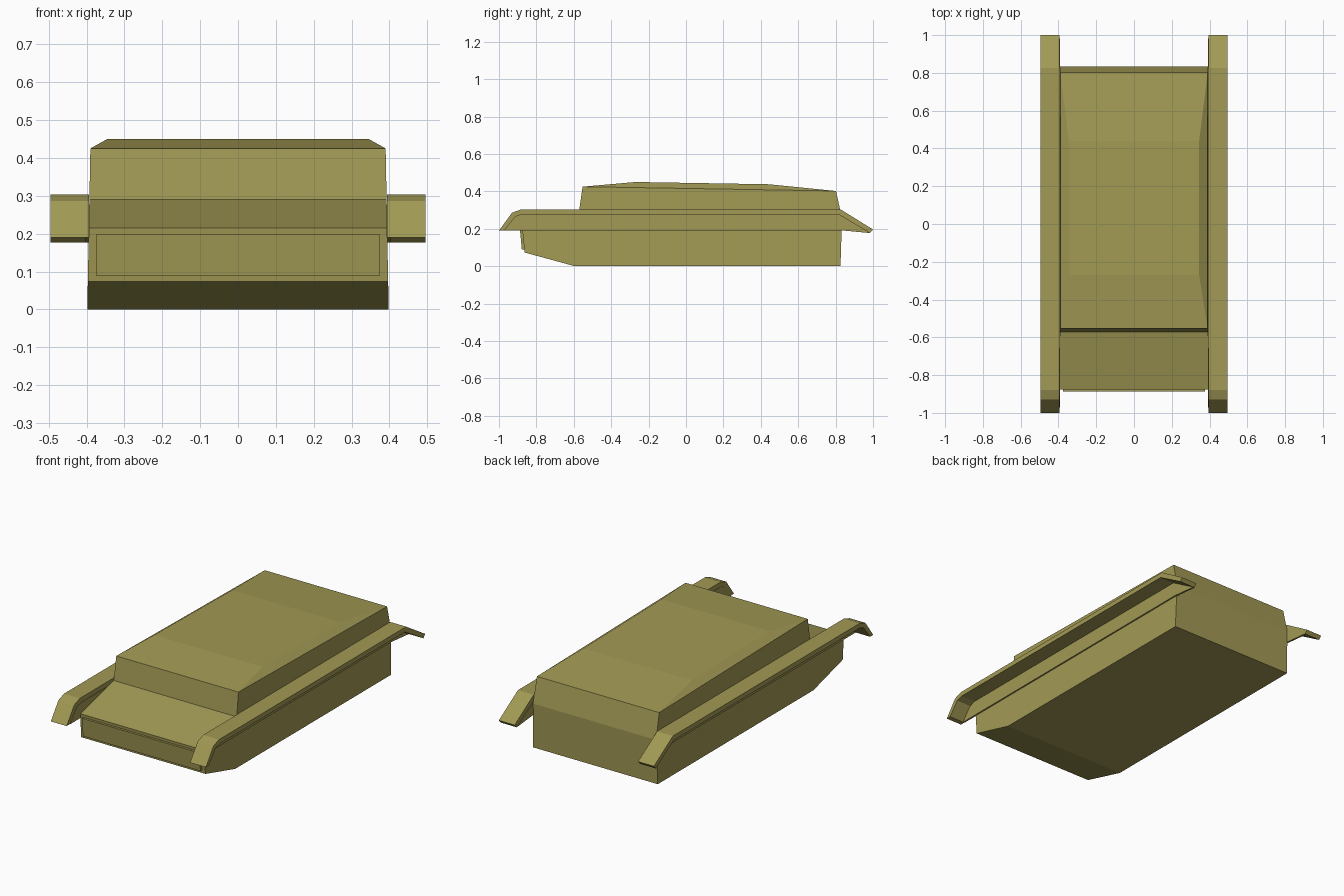
import bpy, bmesh

if "Cube" in bpy.data.objects:
    bpy.data.objects.remove(bpy.data.objects["Cube"])

olive = bpy.data.materials.new("olive_paint")
olive.diffuse_color = (0.36, 0.32, 0.09, 1)
olive.use_nodes = True
olive.node_tree.nodes["Principled BSDF"].inputs["Base Color"].default_value = olive.diffuse_color


def finish(bm, name):
    bmesh.ops.recalc_face_normals(bm, faces=bm.faces[:])
    mesh = bpy.data.meshes.new(name)
    bm.to_mesh(mesh)
    bm.free()
    mesh.materials.append(olive)
    obj = bpy.data.objects.new(name, mesh)
    bpy.context.collection.objects.link(obj)
    return obj


def extrude_x(name, profile, x0, x1):
    """Extrude a (y, z) outline between two x positions."""
    bm = bmesh.new()
    a = [bm.verts.new((x0, y, z)) for y, z in profile]
    b = [bm.verts.new((x1, y, z)) for y, z in profile]
    bm.faces.new(a)
    bm.faces.new(b[::-1])
    n = len(a)
    for i in range(n):
        j = (i + 1) % n
        bm.faces.new((a[i], a[j], b[j], b[i]))
    return finish(bm, name)


def mirror_x(obj):
    mod = obj.modifiers.new("mirror", 'MIRROR')
    mod.use_axis[0] = True


# Hull and superstructure: side outline from roof front, round the nose and belly, to roof rear
outline = [(-0.553, 0.425), (-0.572, 0.29), (-0.877, 0.215), (-0.863, 0.073),
           (-0.595, 0.0), (0.826, 0.0), (0.834, 0.257), (0.802, 0.402)]
bm = bmesh.new()
left, right = ([bm.verts.new((s * (0.398 - 0.019 * z), y, z)) for y, z in outline]
               for s in (-1, 1))
bm.faces.new(left)
bm.faces.new(right[::-1])
for i in range(len(outline) - 1):
    bm.faces.new((left[i], left[i + 1], right[i + 1], right[i]))

# Roof: raised centre panel with sloping edges
fl, fr, rr, rl = (bm.verts.new(p) for p in [
    (-0.345, -0.27, 0.45), (0.345, -0.27, 0.45),
    (0.345, 0.44, 0.438), (-0.345, 0.44, 0.438)])
bm.faces.new((fl, fr, rr, rl))
bm.faces.new((left[0], right[0], fr, fl))
bm.faces.new((rl, rr, right[-1], left[-1]))
bm.faces.new((left[0], fl, rl, left[-1]))
bm.faces.new((right[0], right[-1], rr, fr))
finish(bm, "hull")

# Raised plate on the nose
extrude_x("nose_plate", [(-0.864, 0.09), (-0.875, 0.198), (-0.888, 0.198), (-0.878, 0.09)],
          -0.375, 0.375)

# Fenders: bent strips along both sides
fender_top = [(-1.0, 0.19), (-0.93, 0.286), (-0.88, 0.304), (0.826, 0.304), (1.0, 0.196)]
fender_under = [(0.983, 0.177), (0.815, 0.277), (-0.875, 0.277), (-0.912, 0.265), (-0.972, 0.19)]
mirror_x(extrude_x("fender", fender_top + fender_under, 0.394, 0.495))

# Thin inner panels closing the fender against the hull
mirror_x(extrude_x("fender_inner_panel",
                   [(-0.972, 0.19), (-0.912, 0.265), (-0.875, 0.277), (0.815, 0.277),
                    (0.983, 0.177), (0.826, 0.192)], 0.392, 0.403))
